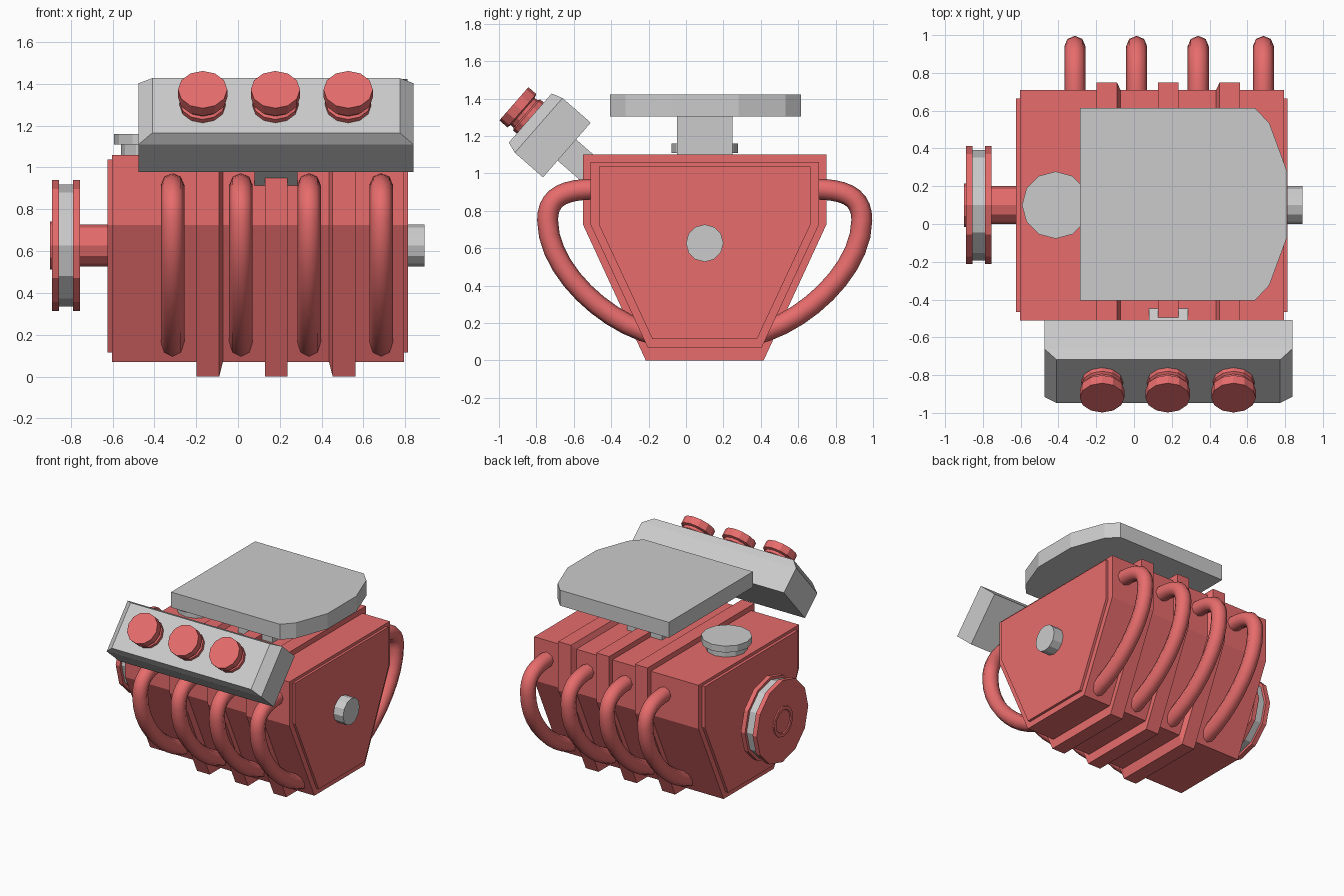
import bpy, bmesh
from math import cos, sin, tau, pi
from mathutils import Matrix, Vector

if "Cube" in bpy.data.objects:
    bpy.data.objects.remove(bpy.data.objects["Cube"])

red = bpy.data.materials.new("red_paint")
red.diffuse_color = (0.8, 0.15, 0.15, 1)
red.use_nodes = True
red.node_tree.nodes["Principled BSDF"].inputs["Base Color"].default_value = red.diffuse_color


def loft(name, rings, mat=None, matrix=Matrix()):
    """Skin a row of matching rings and cap both ends."""
    bm = bmesh.new()
    vs = [[bm.verts.new(matrix @ Vector(p)) for p in r] for r in rings]
    n = len(vs[0])
    for a, b in zip(vs, vs[1:]):
        for i in range(n):
            bm.faces.new((a[i], a[(i + 1) % n], b[(i + 1) % n], b[i]))
    bm.faces.new(vs[0])
    bm.faces.new(vs[-1])
    bmesh.ops.recalc_face_normals(bm, faces=bm.faces)
    me = bpy.data.meshes.new(name)
    bm.to_mesh(me)
    bm.free()
    if mat:
        me.materials.append(mat)
    ob = bpy.data.objects.new(name, me)
    bpy.context.collection.objects.link(ob)
    return ob


def lathe(name, profile, mat=None, matrix=Matrix(), n=12):
    """Turn (height, radius) pairs around local z."""
    return loft(name, [[(r * cos(tau * i / n), r * sin(tau * i / n), h)
                        for i in range(n)] for h, r in profile], mat, matrix)


def rects(name, sections, mat=None, matrix=Matrix()):
    """Rectangular sections (height, half x, half y) along local z."""
    return loft(name, [[(-a, -b, h), (a, -b, h), (a, b, h), (-a, b, h)]
                       for h, a, b in sections], mat, matrix)


def hexagon(x, top_w, bottom_w, z0, z1):
    half = [(bottom_w, z0), (top_w, 0.725), (top_w, z1)]
    return ([(x, 0.1 + w, z) for w, z in half] +
            [(x, 0.1 - w, z) for w, z in reversed(half)])


CORE = (0.61, 0.305, 0.07, 1.06)
RIB = (0.65, 0.315, 0.0, 1.10)
PLATE = (0.565, 0.28, 0.115, 1.038)

# Engine block with slightly smaller end plates
loft("engine_block", [hexagon(-0.603, *CORE), hexagon(0.793, *CORE)], red)
loft("front_plate", [hexagon(-0.625, *PLATE), hexagon(-0.59, *PLATE)], red)
loft("rear_plate", [hexagon(0.78, *PLATE), hexagon(0.812, *PLATE)], red)

# Three ribs around the block; the outer two slope on their inner side
for i, (a, b, sa, sb) in enumerate([(-0.198, -0.09, 0, 0.018),
                                    (0.128, 0.236, 0, 0),
                                    (0.453, 0.561, 0.018, 0)]):
    loft(f"rib_{i + 1}", [hexagon(a - sa, *CORE), hexagon(a, *RIB),
                          hexagon(b, *RIB), hexagon(b + sb, *CORE)], red)

# Drive shaft, pulley and rear shaft, all along x
axle = Matrix.Translation((0, 0.1, 0.627)) @ Matrix.Rotation(pi / 2, 4, 'Y')
lathe("drive_shaft", [(-0.77, 0.1), (-0.6, 0.1)], red, axle)
lathe("pulley_front_disc", [(-0.89, 0.313), (-0.855, 0.313)], red, axle)
lathe("pulley_groove", [(-0.865, 0.292), (-0.78, 0.292)], None, axle)
lathe("pulley_rear_disc", [(-0.79, 0.313), (-0.755, 0.313)], red, axle)
lathe("pulley_hub", [(-0.87, 0.115), (-0.9, 0.115), (-0.9, 0.09),
                     (-0.893, 0.085)], red, axle)
lathe("rear_shaft", [(0.79, 0.1), (0.893, 0.1)], None, axle)

# Oil filler on the deck
lathe("filler_cap", [(1.03, 0.145), (1.11, 0.145), (1.11, 0.178),
                     (1.16, 0.178)], None, Matrix.Translation((-0.415, 0.1, 0)))

# Air filter plate on its neck
half = [(-0.285, 0.51), (0.64, 0.51), (0.717, 0.428), (0.81, 0.175)]
outline = ([(x, 0.105 - w) for x, w in half] +
           [(x, 0.105 + w) for x, w in reversed(half)])
loft("air_filter", [[(x, y, z) for x, y in outline] for z in (1.303, 1.422)])
rects("air_filter_neck", [(1.04, 0.148, 0.148), (1.31, 0.148, 0.148)], None,
      Matrix.Translation((0.18, 0.1, 0)))

# Tilted intake box with bevelled face, stem and three caps
tilt = Matrix.Translation((0.182, -0.637, 1.125)) @ Matrix.Rotation(0.853, 4, 'X')
rects("intake_box", [(0, 0.657, 0.194), (0.2, 0.657, 0.194),
                     (0.26, 0.592, 0.174)], None, tilt)
rects("intake_stem", [(-0.25, 0.103, 0.075), (0.01, 0.103, 0.075)], None, tilt)
for i in range(3):
    lathe(f"intake_cap_{i + 1}",
          [(0.25, 0.11), (0.285, 0.11), (0.293, 0.097), (0.313, 0.097),
           (0.32, 0.118), (0.376, 0.118)], red,
          tilt @ Matrix.Translation((0.348 * (i - 1) - 0.003, 0, 0)))

# Four bent exhaust pipes on each side
PATH = [((0.55, 0.92), (0.62, 0.915), (0.85, 0.925)),
        ((0.94, 0.88), (0.94, 0.75), (0.94, 0.48)),
        ((0.62, 0.19), (0.35, 0.135), (0.3, 0.125))]
for side, label in ((1, "back"), (-1, "front")):
    for i, x in enumerate((-0.313, 0.014, 0.34, 0.685)):
        name = f"{label}_pipe_{i + 1}"
        cu = bpy.data.curves.new(name, 'CURVE')
        cu.dimensions = '3D'
        cu.bevel_depth = 0.056
        cu.bevel_resolution = 2
        cu.resolution_u = 10
        cu.use_fill_caps = True
        cu.materials.append(red)
        sp = cu.splines.new('BEZIER')
        sp.bezier_points.add(2)
        for bp, pts in zip(sp.bezier_points, PATH):
            bp.handle_left_type = bp.handle_right_type = 'FREE'
            l, c, r = [(x, 0.1 + side * (y - 0.1), z) for y, z in pts]
            bp.handle_left, bp.co, bp.handle_right = l, c, r
        bpy.context.collection.objects.link(bpy.data.objects.new(name, cu))
